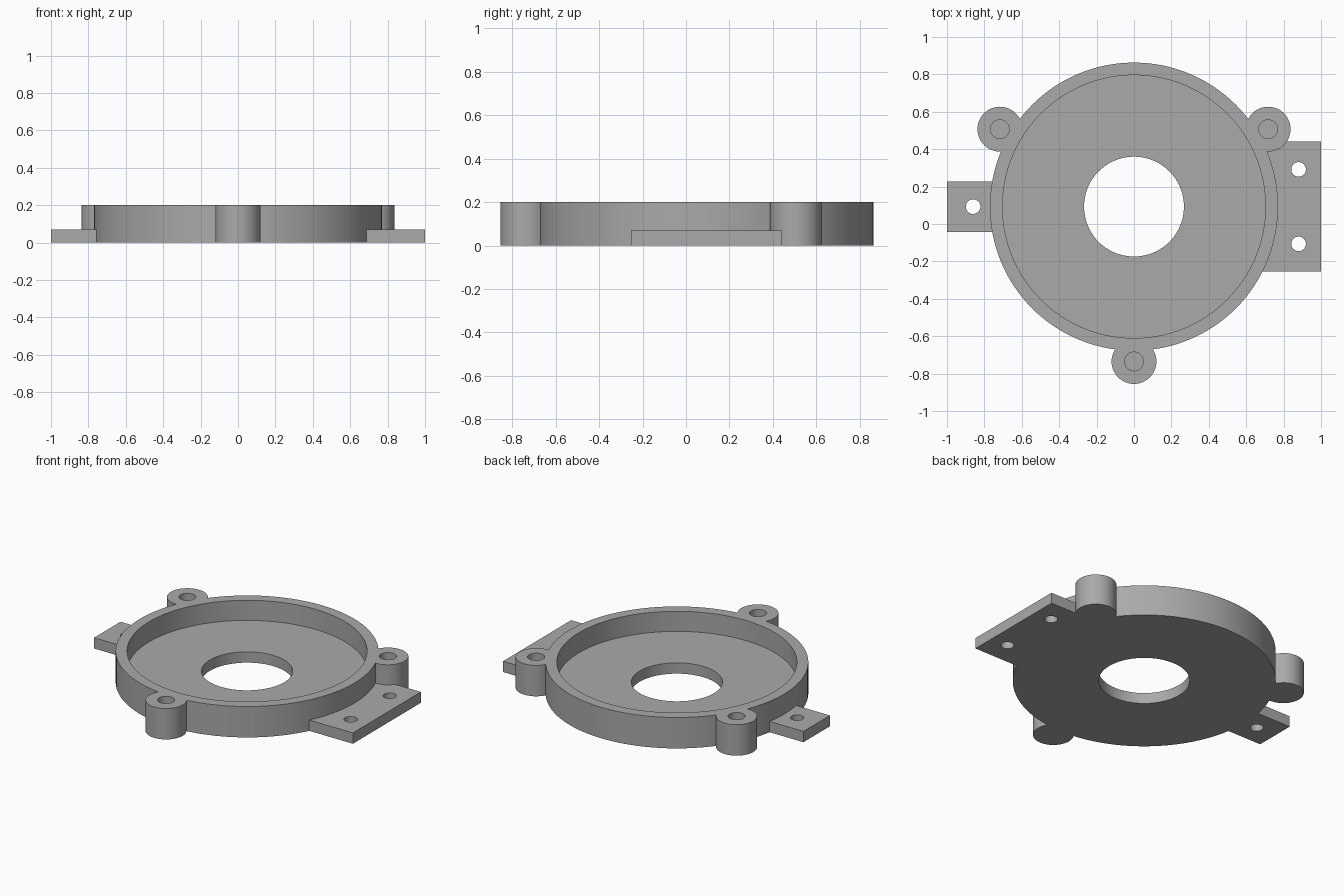
import bpy
import math

if "Cube" in bpy.data.objects:
    bpy.data.objects.remove(bpy.data.objects["Cube"], do_unlink=True)

CY = 0.093       # centre of the round body on y
TOP = 0.2        # rim height
PLATE = 0.07     # thickness of floor and tabs

grey = bpy.data.materials.new("plain grey")
grey.use_nodes = True
colour = (0.4, 0.4, 0.4, 1)
grey.diffuse_color = colour
grey.node_tree.nodes["Principled BSDF"].inputs["Base Color"].default_value = colour


def cylinder(name, x, y, radius, z0, z1, sides=48):
    bpy.ops.mesh.primitive_cylinder_add(
        vertices=sides, radius=radius, depth=z1 - z0, location=(x, y, (z0 + z1) / 2))
    obj = bpy.context.object
    obj.name = name
    return obj


def block(name, x0, x1, y0, y1, z0, z1):
    bpy.ops.mesh.primitive_cube_add(
        size=1, location=((x0 + x1) / 2, (y0 + y1) / 2, (z0 + z1) / 2))
    obj = bpy.context.object
    obj.name = name
    obj.scale = (x1 - x0, y1 - y0, z1 - z0)
    bpy.ops.object.transform_apply(location=False, rotation=False, scale=True)
    return obj


def combine(target, other, operation):
    mod = target.modifiers.new(other.name, "BOOLEAN")
    mod.operation = operation
    mod.solver = "EXACT"
    mod.object = other
    bpy.context.view_layer.objects.active = target
    bpy.ops.object.modifier_apply(modifier=mod.name)
    bpy.data.objects.remove(other, do_unlink=True)


# Round body with its mounting tabs and three screw bosses
housing = cylinder("round_housing", 0, CY, 0.77, 0, TOP, 128)
bosses = [(0.828 * math.cos(math.radians(a)), CY + 0.828 * math.sin(math.radians(a)))
          for a in (30, 150, 270)]
solids = [block("left_tab", 0.5, 1, -0.254, 0.44, 0, PLATE),
          block("right_tab", -1, -0.5, -0.042, 0.228, 0, PLATE)]
solids += [cylinder("screw_boss", x, y, 0.12, 0, TOP) for x, y in bosses]
for solid in solids:
    combine(housing, solid, "UNION")

# Recess, central opening, blind screw holes and tab holes
cutters = [cylinder("recess", 0, CY, 0.703, PLATE, TOP + 0.1, 128),
           cylinder("central_opening", 0, CY, 0.267, -0.1, TOP, 96)]
cutters += [cylinder("screw_hole", x, y, 0.05, PLATE, TOP + 0.1, 32) for x, y in bosses]
cutters += [cylinder("tab_hole", x, y, 0.039, -0.1, TOP, 32)
            for x, y in ((-0.86, CY), (0.88, CY + 0.199), (0.88, CY - 0.199))]
for cutter in cutters:
    combine(housing, cutter, "DIFFERENCE")

housing.data.materials.clear()
housing.data.materials.append(grey)
bpy.ops.object.select_all(action="DESELECT")
housing.select_set(True)
bpy.context.view_layer.objects.active = housing
bpy.ops.object.shade_smooth_by_angle(angle=math.radians(30))
